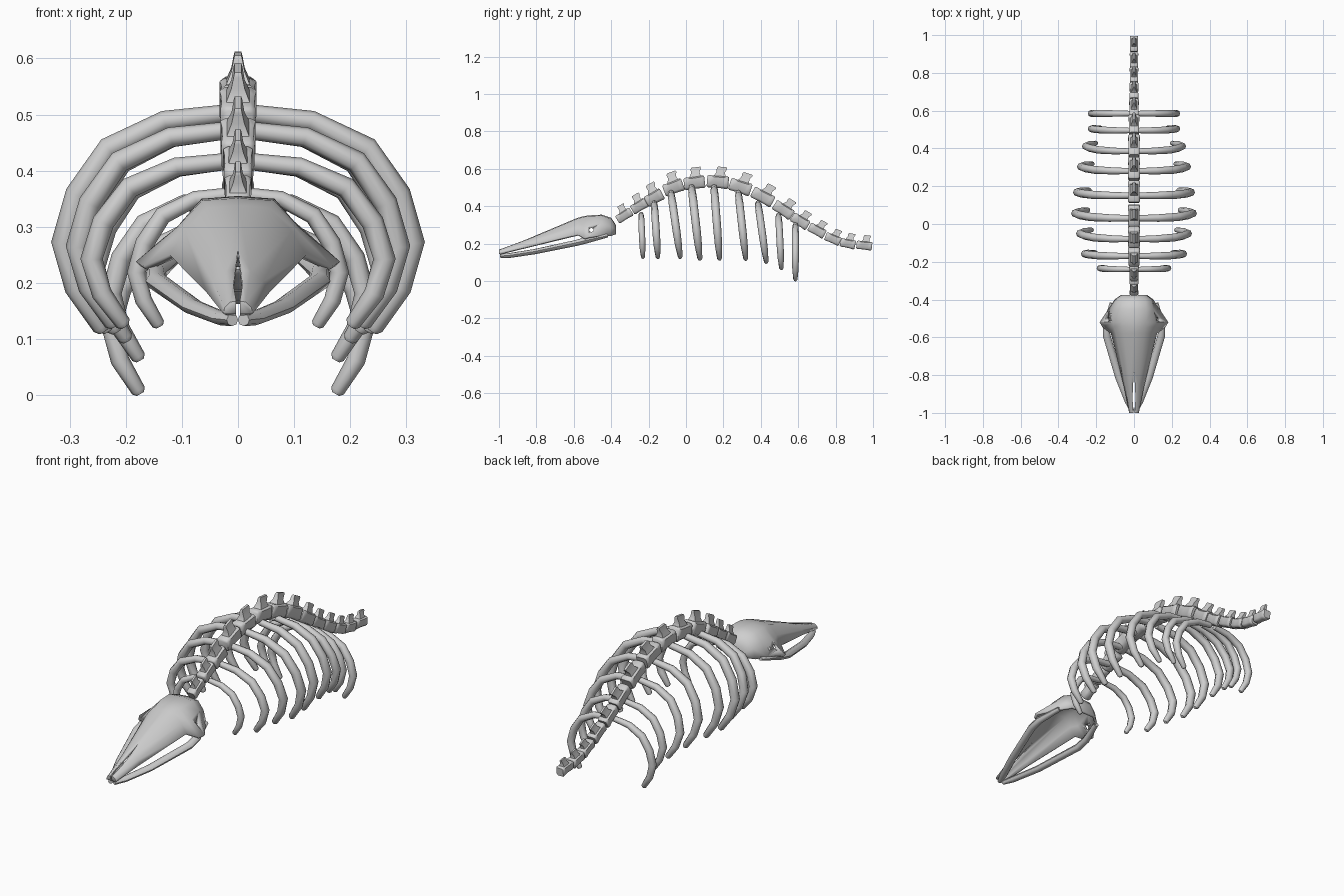
import bpy
import bmesh
import math
from mathutils import Vector

cube = bpy.data.objects.get("Cube")
if cube:
    bpy.data.objects.remove(cube)

bone = bpy.data.materials.new("bone_grey")
bone.use_nodes = True
grey = (0.62, 0.62, 0.62, 1)
bone.diffuse_color = grey
bone.node_tree.nodes["Principled BSDF"].inputs["Base Color"].default_value = grey


def finish(name, bm, angle=50):
    mesh = bpy.data.meshes.new(name)
    bm.to_mesh(mesh)
    bm.free()
    mesh.materials.append(bone)
    ob = bpy.data.objects.new(name, mesh)
    bpy.context.collection.objects.link(ob)
    bpy.ops.object.select_all(action='DESELECT')
    ob.select_set(True)
    bpy.context.view_layer.objects.active = ob
    bpy.ops.object.shade_smooth_by_angle(angle=math.radians(angle))
    return ob


def loft(bm, rings, wrap=True):
    """Skin a list of rings and cap both ends."""
    rows = [[bm.verts.new(p) for p in ring] for ring in rings]
    n = len(rows[0])
    for a, b in zip(rows, rows[1:]):
        for i in range(n if wrap else n - 1):
            j = (i + 1) % n
            bm.faces.new((a[i], a[j], b[j], b[i]))
    bm.faces.new(rows[0][::-1])
    bm.faces.new(rows[-1])
    if wrap:
        bmesh.ops.recalc_face_normals(bm, faces=bm.faces)


def tube(name, path, radii, axis, sides=8):
    """Elliptical tube along a path, mirrored to the other side."""
    rings = []
    for i, p in enumerate(path):
        t = (path[min(i + 1, len(path) - 1)] - path[max(i - 1, 0)]).normalized()
        v = t.cross(axis).normalized()
        u = v.cross(t)
        a, b = radii[i]
        turns = [2 * math.pi * k / sides for k in range(sides)]
        rings.append([p + u * a * math.cos(q) + v * b * math.sin(q) for q in turns])
    bm = bmesh.new()
    loft(bm, rings)
    ob = finish(name, bm)
    ob.modifiers.new("mirror", 'MIRROR')
    return ob


# Backbone: one vertebra per centre (y, z), turned along the curve
centres = [Vector((0, y, z)) for y, z in (
    (-.33, .35), (-.25, .40), (-.17, .445), (-.067, .50), (.045, .525),
    (.17, .53), (.29, .503), (.41, .45), (.52, .38), (.61, .32),
    (.70, .27), (.785, .225), (.865, .2), (.953, .19))]
sizes = [.72, .8, .95, 1, 1, 1, 1, .95, .87, .8, .75, .7, .7, .68]
last = len(centres) - 1
for i, (c, s) in enumerate(zip(centres, sizes)):
    before, after = centres[max(i - 1, 0)], centres[min(i + 1, last)]
    t = (after - before).normalized()
    up = Vector((1, 0, 0)).cross(t)
    half = .47 * (after - before).length / (1 if i in (0, last) else 2)

    def at(x, along, height):
        return c + Vector((x, 0, 0)) + t * along + up * height

    bm = bmesh.new()
    # waisted body
    rings = []
    for along, k in ((-1, .8), (-.85, .98), (-.2, .92), (.5, .95), (.85, 1.03), (1, .85)):
        w, h = .032 * s * k, .034 * s * k
        rings.append([at(x, along * half, z) for x, z in (
            (-w, -.6 * h), (-.6 * w, -h), (.6 * w, -h), (w, -.6 * h),
            (w, .8 * h), (.7 * w, h), (-.7 * w, h), (-w, .8 * h))])
    loft(bm, rings)
    # flared spine leaning backwards
    rings = []
    for height, w, front, back in ((.012, .026, -.035, .044), (.034, .02, -.022, .038),
                                   (.053, .012, -.011, .034), (.074, .008, -.012, .044),
                                   (.082, .006, -.006, .042)):
        w, h, f, b = w * s, height * s, front * s, back * s
        rings.append([at(-w, f, h), at(w, f, h), at(w, b, h), at(-w, b, h)])
    loft(bm, rings)
    finish(f"vertebra_{i + 1}", bm)

# Ribs: one arch shape scaled by width, top and tip height
arch = ((.06, 1), (.42, .965), (.74, .84), (.92, .63), (1, .41), (.93, .2),
        (.785, .02), (.77, 0))
swell = ((.75, .75), (.9, .85), (1, .95), (1, 1), (1, 1), (.9, .9), (.6, .7), (.35, .4))
ribs = (  # width, top, tip, head y, tip y
    (.2, .358, .122, -.24, -.23), (.28, .417, .122, -.17, -.15),
    (.305, .472, .122, -.08, -.03), (.33, .502, .113, .03, .075),
    (.32, .502, .113, .15, .18), (.30, .472, .112, .28, .32),
    (.275, .417, .096, .385, .43), (.245, .352, .062, .495, .51),
    (.245, .3, .002, .585, .585))
for i, (w, top, tip, y0, y1) in enumerate(ribs):
    thick = .4 + .6 * w / .33
    path = [Vector(((w - .019) * x, y1 + (y0 - y1) * z, tip + (top - tip) * z))
            for x, z in arch]
    tube(f"rib_pair_{i + 1}", path,
         [(.022 * thick * a, .022 * thick * b) for a, b in swell], Vector((0, 1, 0)))

# Skull: open-bottomed shell, half sections of (x, z) from crown to rim
sections = (
    (-1.0, ((0, .168), (.014, .166), (.024, .156), (.026, .145))),
    (-.85, ((0, .224), (.022, .221), (.045, .203), (.056, .183))),
    (-.58, ((0, .338), (.055, .334), (.095, .293), (.122, .25))),
    (-.545, ((0, .347), (.06, .343), (.108, .29), (.168, .23))),
    (-.52, ((0, .351), (.064, .347), (.11, .298), (.182, .238))),
    (-.45, ((0, .355), (.065, .35), (.1, .31), (.135, .246))),
    (-.40, ((0, .338), (.06, .332), (.09, .292), (.103, .243))),
    (-.375, ((0, .3), (.045, .298), (.062, .275), (.068, .25))))
rings = []
for y, half_section in sections:
    left = [(x, y, z) for x, z in half_section]
    rings.append([(-x, y, z) for x, y, z in left[:0:-1]] + left)
bm = bmesh.new()
loft(bm, rings, wrap=False)
skull = finish("skull", bm)
shell = skull.modifiers.new("bone_thickness", 'SOLIDIFY')
shell.thickness = .012
shell.offset = -1


def cut(cutter):
    cutter.hide_render = True
    cutter.hide_set(True)
    cutter.display_type = 'WIRE'
    mod = skull.modifiers.new(cutter.name, 'BOOLEAN')
    mod.operation = 'DIFFERENCE'
    mod.solver = 'EXACT'
    mod.object = cutter


# Eye holes and the slit along the snout
bm = bmesh.new()
turns = [2 * math.pi * k / 10 for k in range(10)]
loft(bm, [[(x, -.506 + .012 * math.cos(q), .273 + .01 * math.sin(q)) for q in turns]
          for x in (-.3, .3)])
cut(finish("eye_hole_cutter", bm))
bm = bmesh.new()
loft(bm, [[(0, -.76, z), (-.008, -.92, z), (-.002, -1.02, z),
           (.002, -1.02, z), (.008, -.92, z)] for z in (.05, .4)])
cut(finish("snout_slit_cutter", bm))

# Lower jaw: two flattened bars meeting at the tip
jaw = [Vector(p) for p in ((.01, -.99, .134), (.03, -.94, .137), (.08, -.81, .157),
                           (.145, -.59, .203), (.146, -.53, .219), (.115, -.42, .243))]
tube("lower_jaw", jaw, [(.011, .011), (.013, .018), (.014, .02),
                        (.016, .02), (.017, .018), (.01, .014)], Vector((0, 0, 1)))
